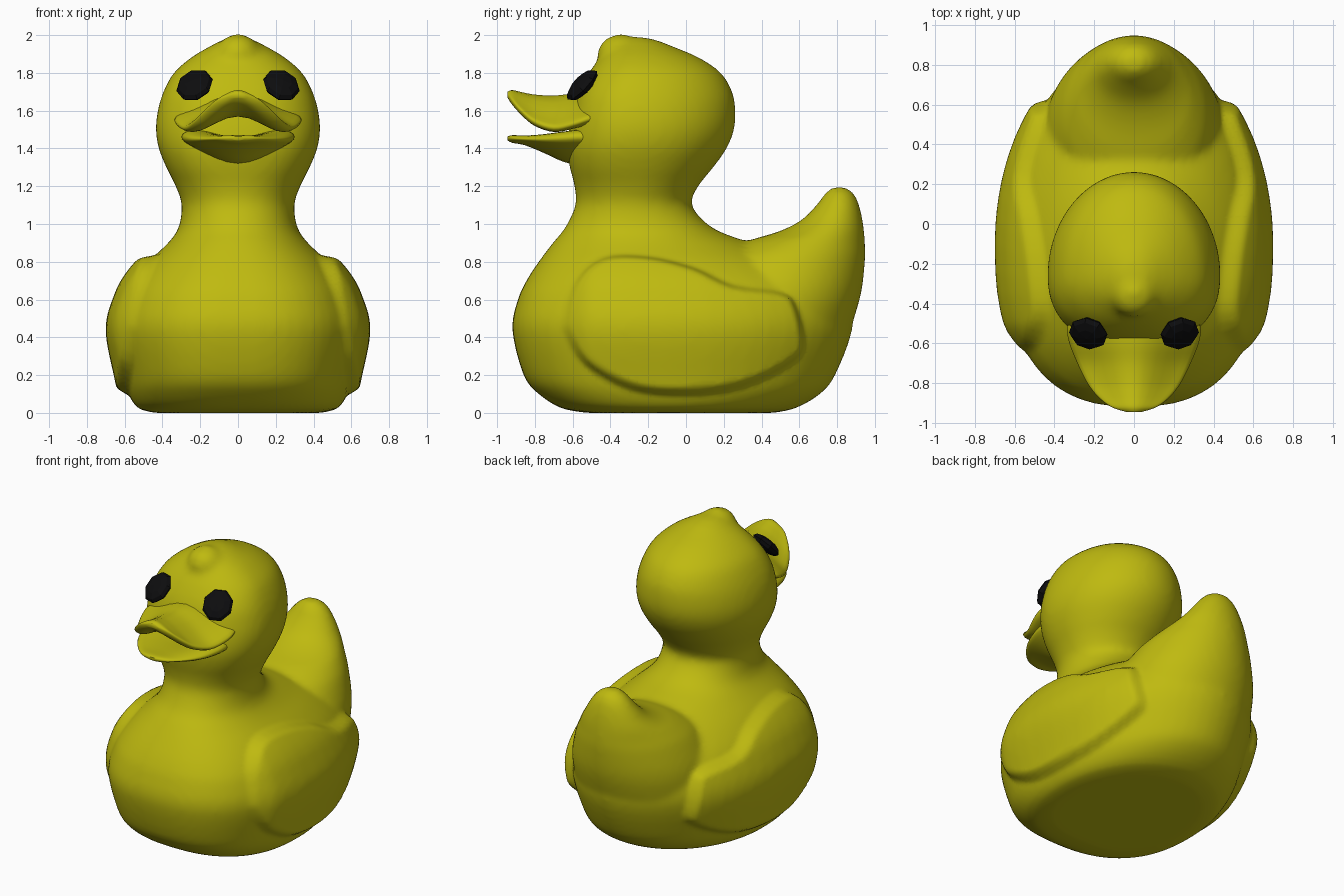
import bpy, bmesh, math
from mathutils import Vector, Matrix

if "Cube" in bpy.data.objects:
    bpy.data.objects.remove(bpy.data.objects["Cube"])


def material(name, colour):
    m = bpy.data.materials.new(name)
    m.diffuse_color = (*colour, 1)
    m.use_nodes = True
    m.node_tree.nodes["Principled BSDF"].inputs["Base Color"].default_value = m.diffuse_color
    return m


yellow = material("duck yellow", (0.52, 0.49, 0.005))
black = material("eye black", (0.004, 0.004, 0.0045))


def refine(rows, n=4):
    """Catmull-Rom interpolation between rows of numbers."""
    out = []
    for i in range(len(rows) - 1):
        p0, p1, p2, p3 = (rows[max(0, min(len(rows) - 1, i + k))] for k in (-1, 0, 1, 2))
        for s in range(n):
            t = s / n
            out.append([0.5 * (2 * b + (c - a) * t + (2 * a - 5 * b + 4 * c - d) * t * t
                               + (3 * b - a - 3 * c + d) * t ** 3)
                        for a, b, c, d in zip(p0, p1, p2, p3)])
    return out + [list(rows[-1])]


def loft(bm, rings):
    """Skin a list of closed rings and cap both ends."""
    loops = [[bm.verts.new(p) for p in r] for r in rings]
    n = len(loops[0])
    for a, b in zip(loops, loops[1:]):
        for i in range(n):
            bm.faces.new((a[i], a[(i + 1) % n], b[(i + 1) % n], b[i]))
    bm.faces.new(loops[0][::-1])
    bm.faces.new(loops[-1])


def finish(bm, name, mat):
    bmesh.ops.recalc_face_normals(bm, faces=bm.faces)
    me = bpy.data.meshes.new(name)
    bm.to_mesh(me)
    bm.free()
    ob = bpy.data.objects.new(name, me)
    bpy.context.collection.objects.link(ob)
    me.materials.append(mat)
    bpy.context.view_layer.objects.active = ob
    return ob


def egg_ring(z, front, back, half, mid, power, n=56):
    """Horizontal ring, widest at y = mid, with a squarer front."""
    pts = []
    for i in range(n):
        a = 2 * math.pi * i / n
        c, s = math.cos(a), math.sin(a)
        e = 2 / power if s < 0 else 1.0
        x = half * math.copysign(abs(c) ** e, c)
        y = mid + (back - mid) * s if s >= 0 else mid - (mid - front) * abs(s) ** e
        pts.append((x, y, z))
    return pts


# torso, neck and head: z, front y, back y, half width, widest y, front squareness
trunk = [
    (0.00, -0.52, 0.46, 0.44, -0.08, 2.5), (0.025, -0.66, 0.58, 0.53, -0.08, 2.5),
    (0.10, -0.78, 0.71, 0.58, -0.08, 2.5), (0.20, -0.86, 0.79, 0.605, -0.09, 2.5),
    (0.44, -0.92, 0.88, 0.65, -0.10, 2.5), (0.60, -0.89, 0.86, 0.61, -0.12, 2.5),
    (0.70, -0.845, 0.76, 0.56, -0.15, 2.4), (0.80, -0.78, 0.60, 0.475, -0.2, 2.3),
    (0.90, -0.705, 0.34, 0.37, -0.24, 2.2), (0.98, -0.64, 0.14, 0.315, -0.26, 2.1),
    (1.10, -0.585, 0.03, 0.298, -0.27, 2.1), (1.20, -0.59, 0.065, 0.33, -0.26, 2.2),
    (1.30, -0.615, 0.145, 0.38, -0.26, 2.3), (1.40, -0.63, 0.215, 0.42, -0.26, 2.3),
    (1.50, -0.62, 0.255, 0.435, -0.26, 2.3), (1.60, -0.60, 0.262, 0.425, -0.26, 2.3),
    (1.70, -0.57, 0.245, 0.395, -0.26, 2.3), (1.80, -0.515, 0.185, 0.34, -0.25, 2.2),
    (1.88, -0.455, 0.07, 0.25, -0.25, 2.1), (1.94, -0.41, -0.07, 0.15, -0.25, 2),
    (1.975, -0.37, -0.16, 0.08, -0.26, 2), (1.99, -0.31, -0.24, 0.03, -0.27, 2)]
# upturned tail: z, front y, back y, half width
tail = [
    (0.30, 0.00, 0.82, 0.45), (0.60, 0.00, 0.92, 0.45), (0.80, 0.12, 0.947, 0.38),
    (0.90, 0.30, 0.947, 0.31), (0.96, 0.49, 0.943, 0.255), (1.02, 0.61, 0.935, 0.205),
    (1.10, 0.69, 0.917, 0.15), (1.16, 0.735, 0.89, 0.10), (1.195, 0.775, 0.845, 0.045)]

bm = bmesh.new()
loft(bm, [egg_ring(*r) for r in refine(trunk)])
loft(bm, [egg_ring(z, f, b, h, (f + b) / 2, 2) for z, f, b, h in refine(tail)])
# tuft on the crown
bmesh.ops.create_uvsphere(bm, u_segments=24, v_segments=16, radius=1,
                          matrix=Matrix.Translation((0, -0.345, 1.895))
                          @ Matrix.Diagonal((0.12, 0.125, 0.11, 1)))
body = finish(bm, "body", yellow)

# fuse the overlapping volumes into one soft skin
rm = body.modifiers.new("fuse", 'REMESH')
rm.mode = 'VOXEL'
rm.voxel_size = 0.022
sm = body.modifiers.new("soften", 'SMOOTH')
sm.factor = 0.5
sm.iterations = 7
for name in ("fuse", "soften"):
    bpy.ops.object.modifier_apply(modifier=name)

# raised folded wings: outline in y, z
wing = refine([(-0.68, 0.45), (-0.62, 0.68), (-0.45, 0.83), (-0.2, 0.84), (0.05, 0.78),
               (0.25, 0.69), (0.5, 0.655), (0.59, 0.59), (0.64, 0.36), (0.55, 0.24),
               (0.3, 0.12), (0.0, 0.08), (-0.3, 0.11), (-0.55, 0.25), (-0.68, 0.45)])


def wing_depth(y, z):
    """Distance inside the wing outline, zero outside it."""
    inside, best = False, 9.0
    for (ay, az), (by, bz) in zip(wing, wing[1:]):
        if (az > z) != (bz > z) and y < (by - ay) * (z - az) / (bz - az) + ay:
            inside = not inside
        ey, ez = by - ay, bz - az
        t = max(0, min(1, ((y - ay) * ey + (z - az) * ez) / (ey * ey + ez * ez)))
        best = min(best, math.hypot(y - ay - t * ey, z - az - t * ez))
    return best if inside else 0.0


def smoothstep(t):
    t = max(0.0, min(1.0, t))
    return t * t * (3 - 2 * t)


moves = []
for v in body.data.vertices:
    if abs(v.co.x) > 0.25 and v.co.z < 0.9:
        d = wing_depth(v.co.y, v.co.z)
        if d > 0:
            amount = 0.052 * smoothstep(d / 0.075) * smoothstep((v.co.y + 0.72) / 0.25)
            moves.append((v.index, v.normal.copy() * amount))
for i, m in moves:
    body.data.vertices[i].co += m


def bill(name, rows, n=32):
    """Arched bill half: y, half width, centre z, edge z, half thickness."""
    b = bmesh.new()
    rings = []
    for y, w, zc, ze, th in refine(rows):
        ring = []
        for i in range(n):
            a = 2 * math.pi * i / n
            k = math.cos(a)
            arch = 0.5 - 0.5 * math.cos(math.pi * abs(k))
            ring.append((w * k, y, zc + (ze - zc) * arch + th * math.sin(a)))
        rings.append(ring)
    loft(b, rings)
    return finish(b, name, yellow)


# upper and lower bill
upper = bill("upper_bill", [
    (-0.42, 0.30, 1.63, 1.58, 0.05), (-0.52, 0.335, 1.63, 1.555, 0.06),
    (-0.60, 0.325, 1.63, 1.53, 0.06), (-0.70, 0.285, 1.625, 1.51, 0.055),
    (-0.80, 0.235, 1.635, 1.54, 0.05), (-0.87, 0.18, 1.655, 1.595, 0.043),
    (-0.92, 0.115, 1.675, 1.65, 0.034), (-0.945, 0.04, 1.685, 1.68, 0.015)])
lower = bill("lower_bill", [
    (-0.42, 0.28, 1.38, 1.45, 0.07), (-0.55, 0.30, 1.385, 1.46, 0.075),
    (-0.65, 0.285, 1.395, 1.455, 0.065), (-0.75, 0.245, 1.42, 1.45, 0.045),
    (-0.85, 0.175, 1.442, 1.45, 0.026), (-0.92, 0.10, 1.45, 1.453, 0.02),
    (-0.945, 0.03, 1.453, 1.455, 0.01)])

for ob in (body, upper, lower):
    bpy.ops.object.select_all(action='DESELECT')
    ob.select_set(True)
    bpy.context.view_layer.objects.active = ob
    bpy.ops.object.shade_smooth_by_angle(angle=math.radians(60))

# flat eight-sided eyes
for side, name in ((-1, "left_eye"), (1, "right_eye")):
    turn = Vector((0.25 * side, -0.70, 0.68)).to_track_quat('Z', 'Y').to_matrix().to_4x4()
    b = bmesh.new()
    bmesh.ops.create_uvsphere(b, u_segments=8, v_segments=6, radius=1,
                              matrix=Matrix.Translation((0.23 * side, -0.55, 1.735))
                              @ turn @ Matrix.Diagonal((0.1, 0.11, 0.04, 1))
                              @ Matrix.Rotation(math.pi / 8, 4, 'Z'))
    finish(b, name, black)
